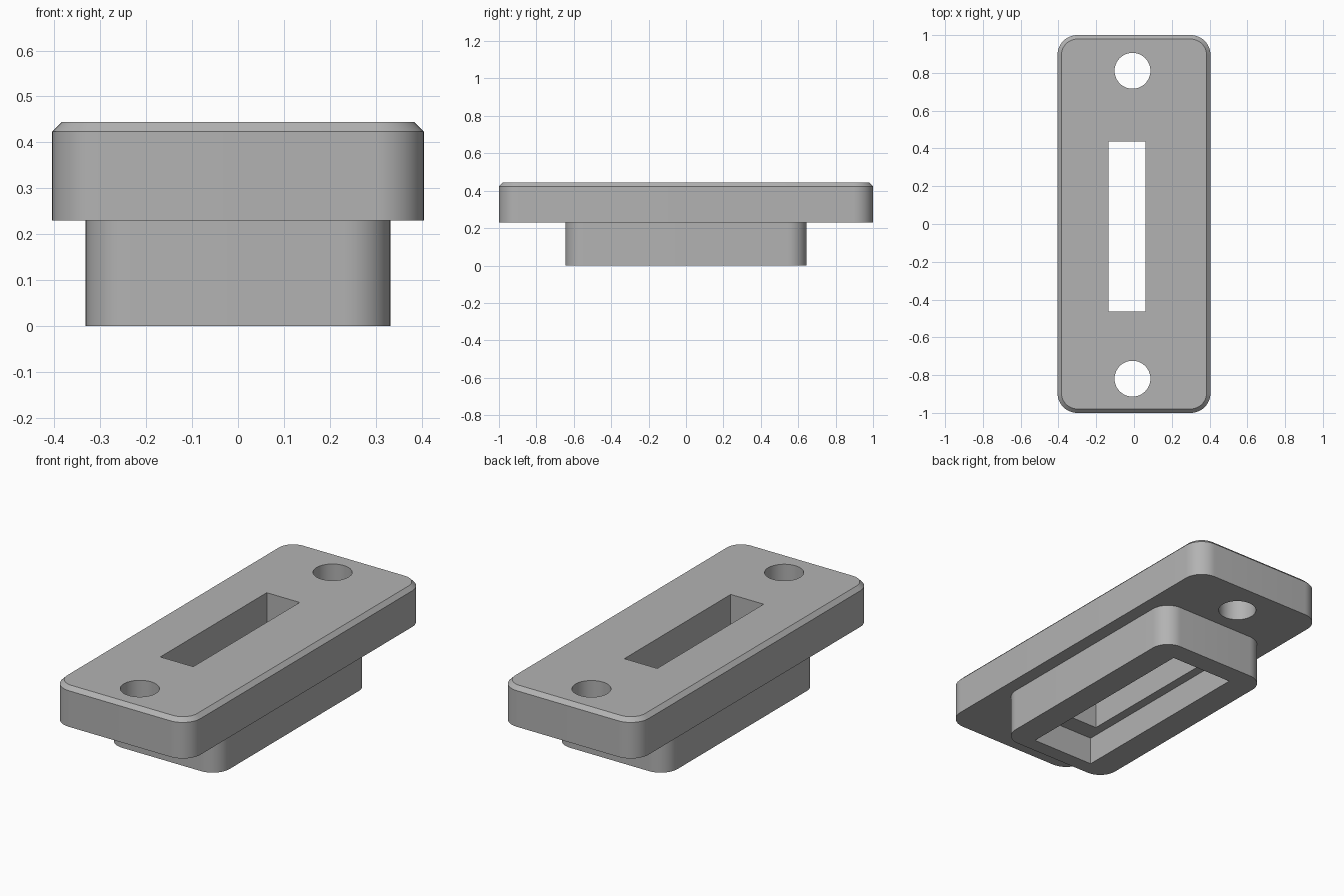
import bpy
import bmesh
import math

default_cube = bpy.data.objects.get("Cube")
if default_cube:
    bpy.data.objects.remove(default_cube, do_unlink=True)

grey = bpy.data.materials.new("plain grey")
grey.use_nodes = True
colour = (0.45, 0.45, 0.45, 1)
grey.diffuse_color = colour
grey.node_tree.nodes["Principled BSDF"].inputs["Base Color"].default_value = colour


def rounded_outline(half_x, half_y, radius, steps=12):
    """Counter-clockwise rounded rectangle; radius 0 gives sharp corners."""
    if radius == 0:
        steps = 0
    points = []
    for corner, (sx, sy) in enumerate([(1, 1), (-1, 1), (-1, -1), (1, -1)]):
        for i in range(steps + 1):
            a = math.pi / 2 * (corner + (i / steps if steps else 0))
            points.append((sx * (half_x - radius) + radius * math.cos(a),
                           sy * (half_y - radius) + radius * math.sin(a)))
    return points


def circle_outline(radius, steps=48):
    return [(radius * math.cos(math.tau * i / steps),
             radius * math.sin(math.tau * i / steps)) for i in range(steps)]


def loft(name, layers, centre=(0, 0)):
    """Closed solid through a stack of (height, outline) layers."""
    bm = bmesh.new()
    rings = [[bm.verts.new((x + centre[0], y + centre[1], z)) for x, y in outline]
             for z, outline in layers]
    for low, high in zip(rings, rings[1:]):
        for i in range(len(low)):
            j = (i + 1) % len(low)
            bm.faces.new((low[i], low[j], high[j], high[i]))
    bm.faces.new(rings[0][::-1])
    bm.faces.new(rings[-1])
    mesh = bpy.data.meshes.new(name)
    bm.to_mesh(mesh)
    bm.free()
    mesh.materials.append(grey)
    obj = bpy.data.objects.new(name, mesh)
    bpy.context.collection.objects.link(obj)
    return obj


def combine(body, tool, operation):
    mod = body.modifiers.new(tool.name, "BOOLEAN")
    mod.operation = operation
    mod.solver = "EXACT"
    mod.object = tool
    bpy.context.view_layer.objects.active = body
    bpy.ops.object.modifier_apply(modifier=mod.name)
    bpy.data.objects.remove(tool, do_unlink=True)


def prism(name, z0, z1, outline, centre=(0, 0)):
    return loft(name, [(z0, outline), (z1, outline)], centre)


# Flange plate with a chamfered top rim
edge = rounded_outline(0.405, 1.0, 0.105)
rim = rounded_outline(0.384, 0.979, 0.084)
body = loft("slotted_flange", [(0.23, edge), (0.423, edge), (0.444, rim)])

# Raised boss underneath
combine(body, prism("boss", 0, 0.3, rounded_outline(0.332, 0.645, 0.1)), "UNION")

# Pocket in the boss, then the narrower slot through the plate
combine(body, prism("pocket", -0.1, 0.15, rounded_outline(0.185, 0.55, 0),
                    (0, -0.015)), "DIFFERENCE")
combine(body, prism("slot", 0.1, 0.6, rounded_outline(0.0975, 0.45, 0),
                    (-0.0375, -0.014)), "DIFFERENCE")

# Screw holes
for y in (0.811, -0.819):
    combine(body, prism("screw_hole", 0.1, 0.6, circle_outline(0.095),
                        (-0.008, y)), "DIFFERENCE")

bpy.ops.object.select_all(action="DESELECT")
body.select_set(True)
bpy.context.view_layer.objects.active = body
bpy.ops.object.shade_smooth_by_angle(angle=math.radians(30))
